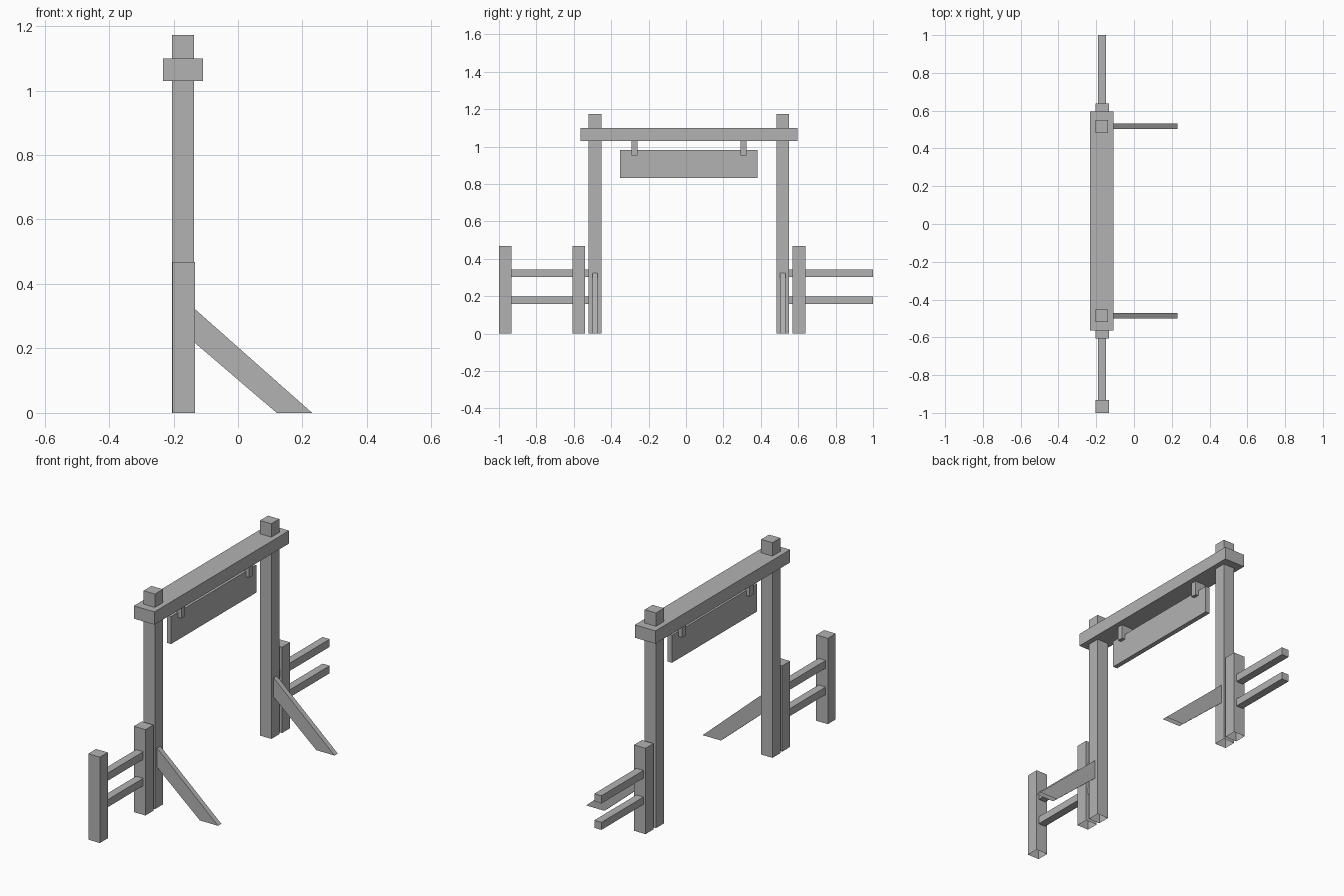
import bpy
import bmesh

cube = bpy.data.objects.get("Cube")
if cube:
    bpy.data.objects.remove(cube, do_unlink=True)

# One plain grey for everything
grey = bpy.data.materials.new("plain grey")
grey.use_nodes = True
colour = (0.45, 0.45, 0.45, 1)
grey.diffuse_color = colour
grey.node_tree.nodes["Principled BSDF"].inputs["Base Color"].default_value = colour


def finish(name, bm, open_bottom):
    bmesh.ops.recalc_face_normals(bm, faces=bm.faces)
    if open_bottom:
        ground = [f for f in bm.faces if all(v.co.z < 0.001 for v in f.verts)]
        bmesh.ops.delete(bm, geom=ground, context="FACES_ONLY")
    mesh = bpy.data.meshes.new(name)
    bm.to_mesh(mesh)
    bm.free()
    mesh.materials.append(grey)
    obj = bpy.data.objects.new(name, mesh)
    bpy.context.collection.objects.link(obj)


def prism(name, outline, y0, y1, open_bottom=False):
    """Extrude an x-z outline along y."""
    bm = bmesh.new()
    face = bm.faces.new([bm.verts.new((x, y0, z)) for x, z in outline])
    new = bmesh.ops.extrude_face_region(bm, geom=[face], use_keep_orig=True)["geom"]
    verts = [g for g in new if isinstance(g, bmesh.types.BMVert)]
    bmesh.ops.translate(bm, verts=verts, vec=(0, y1 - y0, 0))
    finish(name, bm, open_bottom)


def box(name, xs, ys, zs, open_bottom=False):
    (x0, x1), (z0, z1) = xs, zs
    prism(name, [(x0, z0), (x1, z0), (x1, z1), (x0, z1)], *ys, open_bottom)


# Gate posts, each with a sloping brace
brace = [(-0.137, 0.22), (0.12, 0), (0.23, 0), (-0.137, 0.325)]
for side, y in (("front", -0.486), ("back", 0.517)):
    box(side + "_gate_post", (-0.205, -0.137), (y - 0.034, y + 0.034), (0, 1.173), True)
    prism(side + "_brace", brace, y - 0.014, y + 0.014, True)

# Crossbeam
box("crossbeam", (-0.233, -0.109), (-0.564, 0.596), (1.03, 1.1))

# Hanging board and its two hangers
box("hanging_board", (-0.183, -0.157), (-0.352, 0.382), (0.831, 0.981))
for side, y in (("front", -0.275), ("back", 0.308)):
    box(side + "_hanger", (-0.203, -0.138), (y - 0.016, y + 0.016), (0.952, 1.03))

# Fence posts
for name, y in (("front_end", -0.966), ("front_inner", -0.573), ("back_inner", 0.604)):
    box(name + "_fence_post", (-0.203, -0.133), (y - 0.034, y + 0.034), (0, 0.468), True)

# Fence rails
for level, zs in (("lower", (0.158, 0.199)), ("upper", (0.302, 0.344))):
    box("front_" + level + "_rail", (-0.19, -0.147), (-0.95, -0.51), zs)
    box("back_" + level + "_rail", (-0.19, -0.147), (0.54, 1.0), zs)
